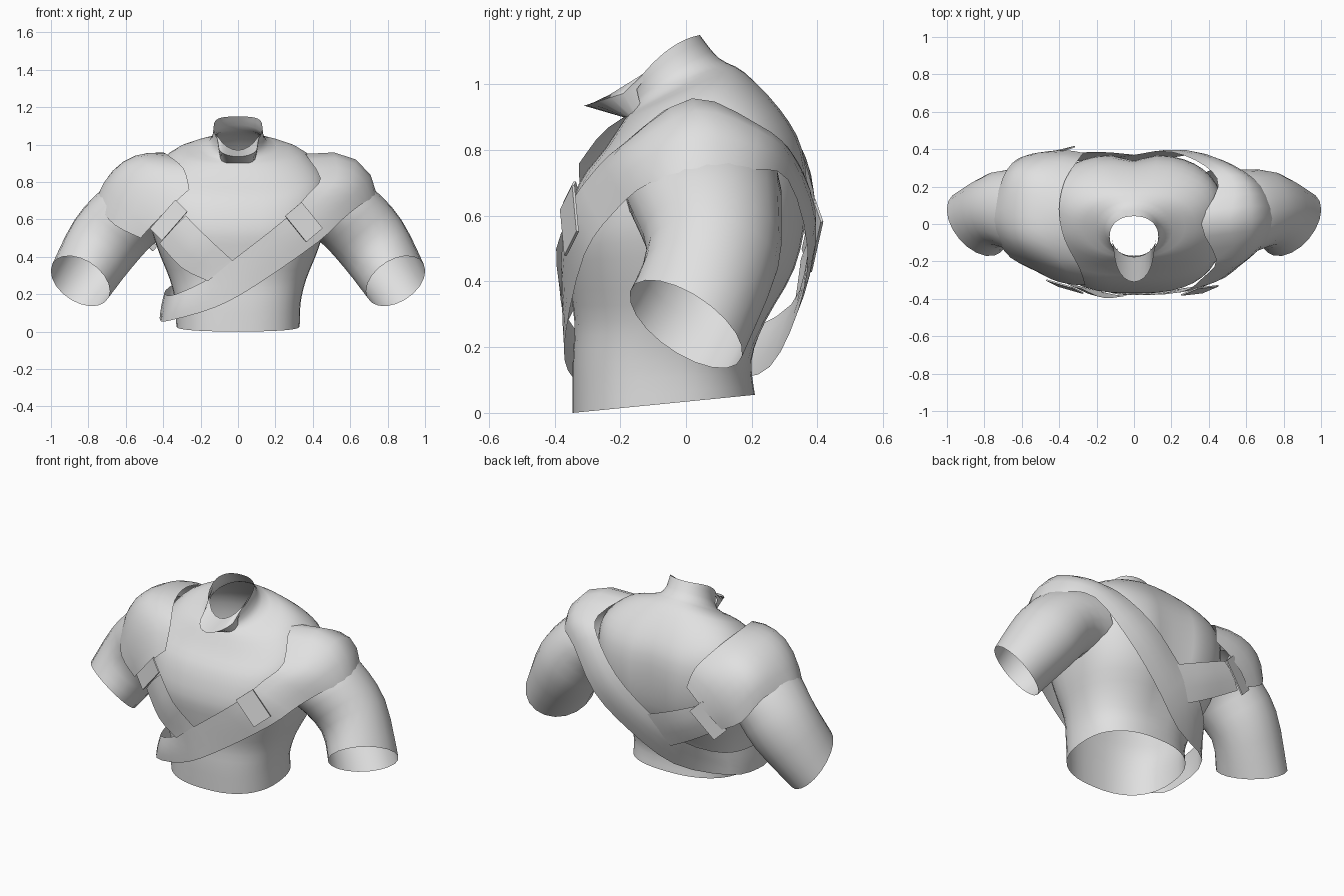
import bpy, bmesh, math
from mathutils import Vector, Matrix

if "Cube" in bpy.data.objects:
    bpy.data.objects.remove(bpy.data.objects["Cube"])

grey = bpy.data.materials.new("plain grey")
grey.diffuse_color = (0.75, 0.75, 0.75, 1)
grey.use_nodes = True
grey.node_tree.nodes["Principled BSDF"].inputs["Base Color"].default_value = grey.diffuse_color


def finish(name, bm, angle=50, mirror=False):
    bmesh.ops.recalc_face_normals(bm, faces=bm.faces)
    mesh = bpy.data.meshes.new(name)
    bm.to_mesh(mesh)
    bm.free()
    mesh.materials.append(grey)
    ob = bpy.data.objects.new(name, mesh)
    bpy.context.collection.objects.link(ob)
    bpy.ops.object.select_all(action='DESELECT')
    bpy.context.view_layer.objects.active = ob
    ob.select_set(True)
    bpy.ops.object.shade_smooth_by_angle(angle=math.radians(angle))
    if mirror:
        ob.modifiers.new("mirror", 'MIRROR').use_mirror_merge = False
    return ob


def smooth_rows(rows, steps, loop=False):
    """Catmull-Rom interpolation between rows of points."""
    n, out = len(rows), []
    pick = (lambda i: rows[i % n]) if loop else (lambda i: rows[max(0, min(n - 1, i))])
    for i in range(n if loop else n - 1):
        for s in range(steps):
            t = s / steps
            w = (-t**3 + 2*t*t - t, 3*t**3 - 5*t*t + 2, -3*t**3 + 4*t*t + t, t**3 - t*t)
            quad = [pick(i + k) for k in (-1, 0, 1, 2)]
            out.append([sum((p * (c / 2) for p, c in zip(ps, w)), Vector((0, 0, 0)))
                        for ps in zip(*quad)])
    if not loop:
        out.append(rows[-1])
    return out


def loft(name, rows, ring=False, loop=False, steps=3, mirror=False):
    rows = smooth_rows(rows, steps, loop)
    bm = bmesh.new()
    vs = [[bm.verts.new(p) for p in row] for row in rows]
    nr, nc = len(vs), len(vs[0])
    for i in range(nr if loop else nr - 1):
        for j in range(nc if ring else nc - 1):
            a, b = vs[i], vs[(i + 1) % nr]
            k = (j + 1) % nc
            bm.faces.new((a[j], a[k], b[k], b[j]))
    return finish(name, bm, mirror=mirror)


def arc(a, m, b, n=6):
    """Curved cross-section through inner edge, middle and outer edge."""
    a, m, b = Vector(a), Vector(m), Vector(b)
    return [a * (2*(t - .5)*(t - 1)) + m * (-4*t*(t - 1)) + b * (2*t*(t - .5))
            for t in (i / n for i in range(n + 1))]


# Torso: half width, front y, back y, front z, back z, squareness, raised sides
def torso_ring(hw, yf, yb, zf, zb, n, lift=0, count=40):
    ring = []
    for i in range(count):
        a = 2 * math.pi * i / count
        c, s = math.cos(a), math.sin(a)
        x = hw * math.copysign(abs(c) ** (2 / n), c)
        f = math.copysign(abs(s) ** (2 / n), s)
        y = (yf + yb) / 2 + f * (yb - yf) / 2
        z = (zf + zb) / 2 + f * (zb - zf) / 2
        if s > 0 and .2 < z < 1:          # groove along the spine
            y -= .04 * math.exp(-(x / .08) ** 2) * math.sin(math.pi * (z - .2) / .8)
        ring.append(Vector((x, y, z + lift * (1 - f * f))))
    return ring


loft("torso", [torso_ring(*r) for r in (
    (.33, -.345, .21, 0, .055, 2.4),
    (.335, -.345, .20, .15, .16, 2.4),
    (.365, -.34, .25, .28, .28, 2.4),
    (.425, -.36, .34, .42, .44, 2.6),
    (.47, -.37, .375, .55, .62, 2.7),
    (.48, -.325, .36, .70, .80, 2.7),
    (.45, -.25, .29, .80, .925, 2.6),
    (.33, -.19, .18, .89, 1.035, 2.2),
    (.16, -.17, .10, .92, 1.08, 2),
    (.13, -.178, .042, .97, 1.15, 2.2, .035))], ring=True)

# Collar flap under the throat
collar = []
for i in range(13):
    a = math.pi * i / 12
    c, s = math.cos(a), math.sin(a)
    collar.append([Vector((.12 * c, -.068 - .108 * s, 1.06 - .09 * s + .03 * c * c)),
                   Vector((.105 * c, -.15 - .16 * s, .985 - .05 * s)),
                   Vector((.09 * c, -.13 - .06 * s, .90))])
loft("collar_flap", collar, steps=1)


# Sleeves: centre, outward radius vector, forward radius vector
def sleeve_ring(c, u, v, count=20):
    c, u, v = Vector(c), Vector(u), Vector(v)
    return [c + u * math.cos(2 * math.pi * i / count) + v * math.sin(2 * math.pi * i / count)
            for i in range(count)]


loft("sleeves", [sleeve_ring(*r) for r in (
    ((.42, .05, .68), (.11, 0, .18), (0, -.24, 0)),
    ((.57, .06, .63), (.145, 0, .14), (0, -.23, 0)),
    ((.72, .08, .47), (.155, .01, .125), (0, -.20, .03)),
    ((.843, 0, .27), (.15, .025, .09), (-.05, -.17, .10)))], ring=True, mirror=True)

# Rounded shoulder pad, front to back
loft("shoulder_pad", [arc(*r) for r in (
    ((-.26, -.325, .76), (-.40, -.31, .63), (-.52, -.25, .50)),
    ((-.29, -.235, .87), (-.52, -.21, .81), (-.66, -.18, .57)),
    ((-.37, -.08, .94), (-.60, -.08, .90), (-.74, -.06, .67)),
    ((-.40, .08, .955), (-.615, .10, .90), (-.75, .06, .73)),
    ((-.37, .23, .91), (-.59, .28, .85), (-.70, .25, .70)),
    ((-.30, .34, .81), (-.50, .37, .74), (-.62, .35, .57)),
    ((-.27, .38, .70), (-.40, .395, .60), (-.50, .37, .50)))])

# Long sash: up the chest, wide over the shoulder, down the back, round the waist
loft("long_sash", [arc(*r, 4) for r in (
    ((.25, -.365, .60), (.34, -.345, .54), (.43, -.31, .48)),
    ((.37, -.285, .73), (.48, -.265, .68), (.57, -.22, .61)),
    ((.44, -.19, .82), (.60, -.16, .81), (.69, -.11, .70)),
    ((.36, .00, .95), (.63, .03, .92), (.75, .03, .71)),
    ((.45, .20, .875), (.60, .22, .86), (.68, .20, .74)),
    ((.38, .31, .81), (.47, .325, .77), (.54, .31, .71)),
    ((.20, .385, .65), (.28, .395, .58), (.36, .37, .50)),
    ((.00, .37, .48), (.06, .37, .40), (.14, .34, .31)),
    ((-.20, .32, .33), (-.17, .29, .25), (-.10, .255, .14)),
    ((-.365, .15, .24), (-.38, .13, .17), (-.38, .13, .10)),
    ((-.39, -.10, .20), (-.405, -.10, .13), (-.415, -.10, .06)),
    ((-.33, -.27, .20), (-.345, -.28, .13), (-.36, -.27, .06)),
    ((-.16, -.355, .28), (-.14, -.36, .21), (-.12, -.36, .13)),
    ((-.03, -.38, .38), (.04, -.375, .32), (.10, -.365, .25)))], loop=True)

# Short straps from the pad to the sash, front and back
loft("front_strap", [arc(*r, 3) for r in (
    ((-.28, -.345, .62), (-.35, -.325, .55), (-.42, -.28, .47)),
    ((-.16, -.395, .50), (-.23, -.375, .43), (-.30, -.33, .34)),
    ((-.03, -.382, .38), (-.09, -.38, .33), (-.16, -.365, .27)))])
loft("back_strap", [arc(*r, 3) for r in (
    ((-.33, .38, .60), (-.39, .375, .54), (-.45, .35, .47)),
    ((-.17, .385, .53), (-.22, .375, .45), (-.27, .335, .36)),
    ((.00, .37, .46), (-.06, .355, .38), (-.12, .32, .28)))])


# Flat buckles where straps meet
def buckle(name, centre, long_dir, normal, length, width):
    n = Vector(normal).normalized()
    d = Vector(long_dir)
    d = (d - n * d.dot(n)).normalized()
    rot = Matrix((d, n.cross(d), n)).transposed().to_4x4()
    bm = bmesh.new()
    bmesh.ops.create_cube(bm, size=1, matrix=Matrix.Translation(centre) @ rot
                          @ Matrix.Diagonal((length, width, .008, 1)))
    finish(name, bm, 30)


buckle("sash_buckle", (.352, -.355, .585), (.11, 0, -.13), (.3, -1, .15), .18, .12)
buckle("front_pad_buckle", (-.37, -.335, .595), (.15, 0, .15), (-.4, -1, .1), .21, .095)
buckle("back_pad_buckle", (-.42, .385, .54), (.15, 0, .15), (-.3, 1, .05), .21, .10)
